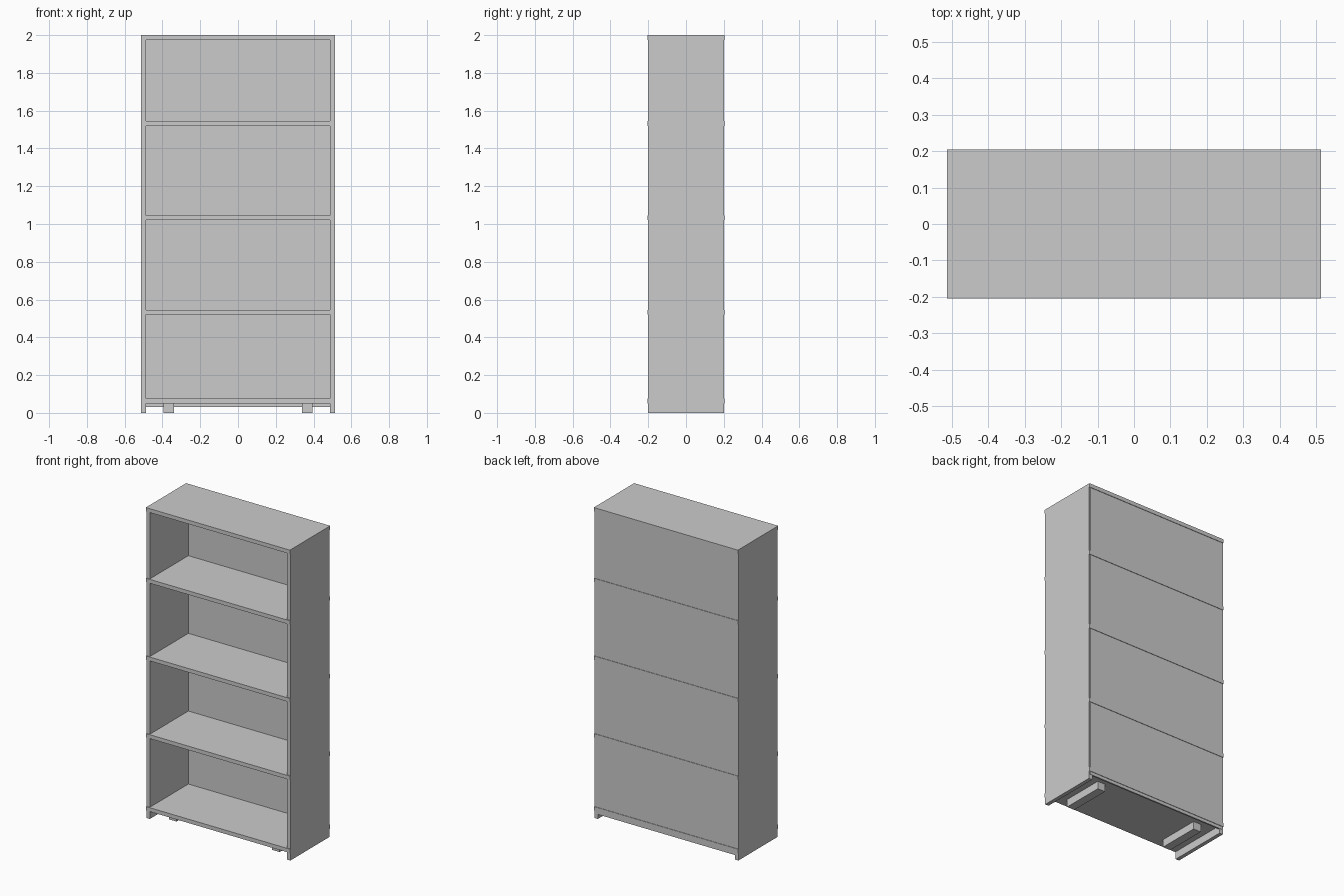
import bpy

cube = bpy.data.objects.get("Cube")
if cube:
    bpy.data.objects.remove(cube, do_unlink=True)

# Single plain grey finish
grey = bpy.data.materials.new("light_grey")
grey.use_nodes = True
colour = (0.6, 0.6, 0.6, 1)
grey.diffuse_color = colour
grey.node_tree.nodes["Principled BSDF"].inputs["Base Color"].default_value = colour


def board(name, x, y, z):
    """Rectangular board given by its (low, high) range on each axis."""
    bpy.ops.mesh.primitive_cube_add(size=1)
    ob = bpy.context.object
    ob.name = name
    for v in ob.data.vertices:
        v.co = [r[0] if c < 0 else r[1] for c, r in zip(v.co, (x, y, z))]
    ob.data.materials.append(grey)
    return ob


W, D, T = 0.513, 0.2, 0.025    # half width, half depth, board thickness
LIP = 0.005                    # shelf edges stand proud of the sides

# Side panels and the runners under the bottom shelf
for side, s in (("left", 1), ("right", -1)):
    board(side + "_side_panel", sorted((s * W, s * (W - T))), (-D, D), (0, 2 - T))
    board(side + "_runner", sorted((s * 0.34, s * 0.395)), (-0.14, 0.14), (0, 0.05))

# Shelves run the full width, the highest one forming the top
shelves = {"bottom_shelf": 0.05, "lower_shelf": 0.52, "middle_shelf": 1.02,
           "upper_shelf": 1.52, "top_board": 2 - T}
for name, z in shelves.items():
    board(name, (-W, W), (-D - LIP, D + LIP), (z, z + T))

# Thin back panel, slightly proud of the sides
board("back_panel", (-W + 0.008, W - 0.008), (D - 0.008, D + 0.002), (0.03, 2 - T))
